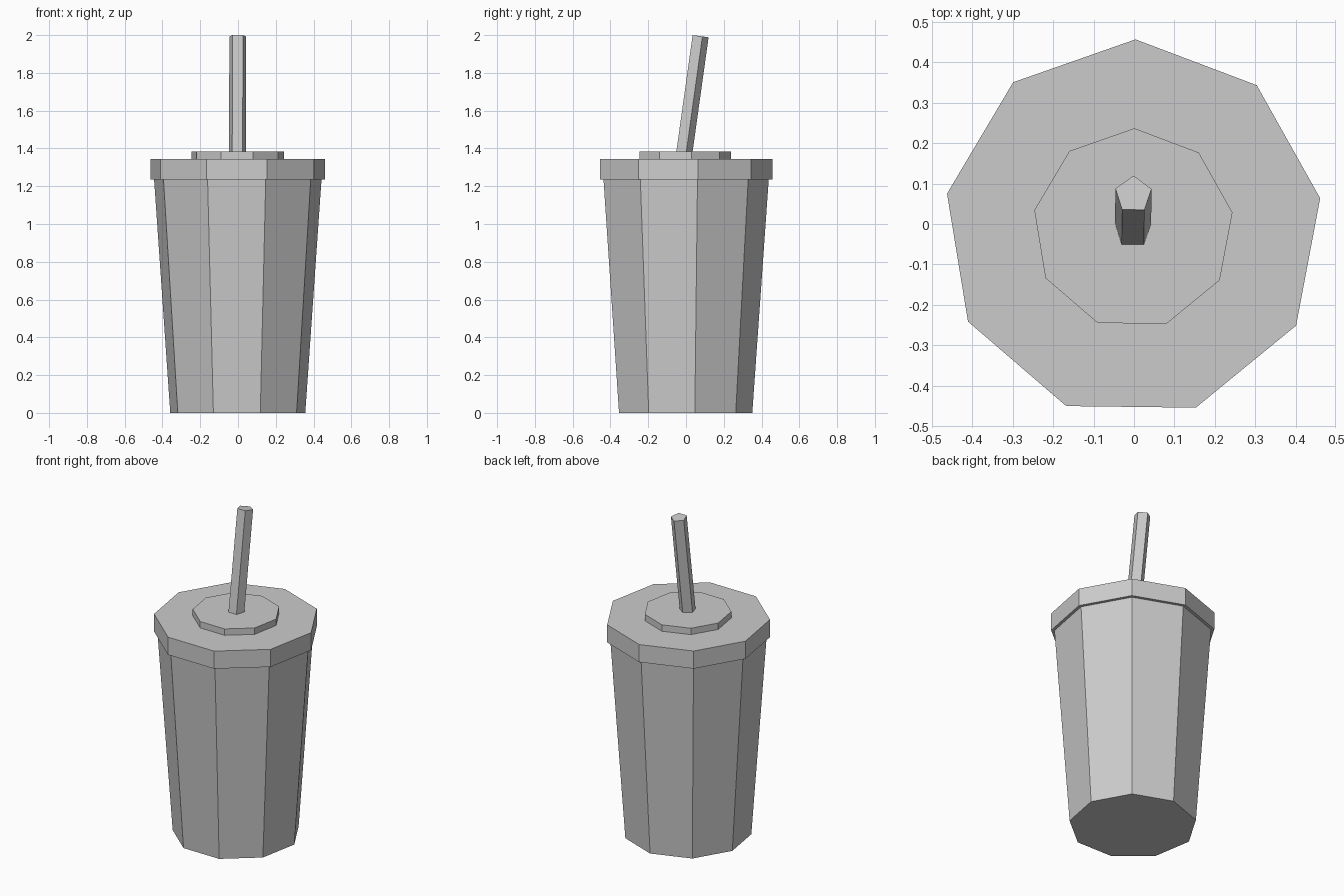
import bpy
from math import radians, sin, cos
from mathutils import Vector

if "Cube" in bpy.data.objects:
    bpy.data.objects.remove(bpy.data.objects["Cube"])

TWIST = radians(-0.7)
AXIS = (-0.002, -0.012)


def prism(name, sides, r_bottom, r_top, depth, centre, rotation):
    bpy.ops.mesh.primitive_cone_add(
        vertices=sides, radius1=r_bottom, radius2=r_top, depth=depth,
        end_fill_type='NGON', location=centre, rotation=rotation)
    obj = bpy.context.object
    obj.name = obj.data.name = name
    return obj


def upright(name, r_bottom, r_top, z0, z1):
    return prism(name, 9, r_bottom, r_top, z1 - z0,
                 (*AXIS, (z0 + z1) / 2), (0, 0, TWIST))


# Tapered nine-sided cup, overhanging lid and raised lid disc
upright("cup", 0.363, 0.450, 0.0, 1.235)
upright("lid", 0.469, 0.469, 1.235, 1.345)
upright("lid_raised_disc", 0.249, 0.249, 1.345, 1.385)

# Five-sided straw leaning backwards, its foot sunk into the lid
tilt = radians(7.95)
length = 0.64
top = Vector((AXIS[0], 0.073, 1.9947))
direction = Vector((0, sin(tilt), cos(tilt)))
prism("straw", 5, 0.047, 0.047, length,
      top - direction * length / 2, (-tilt, 0, TWIST))
